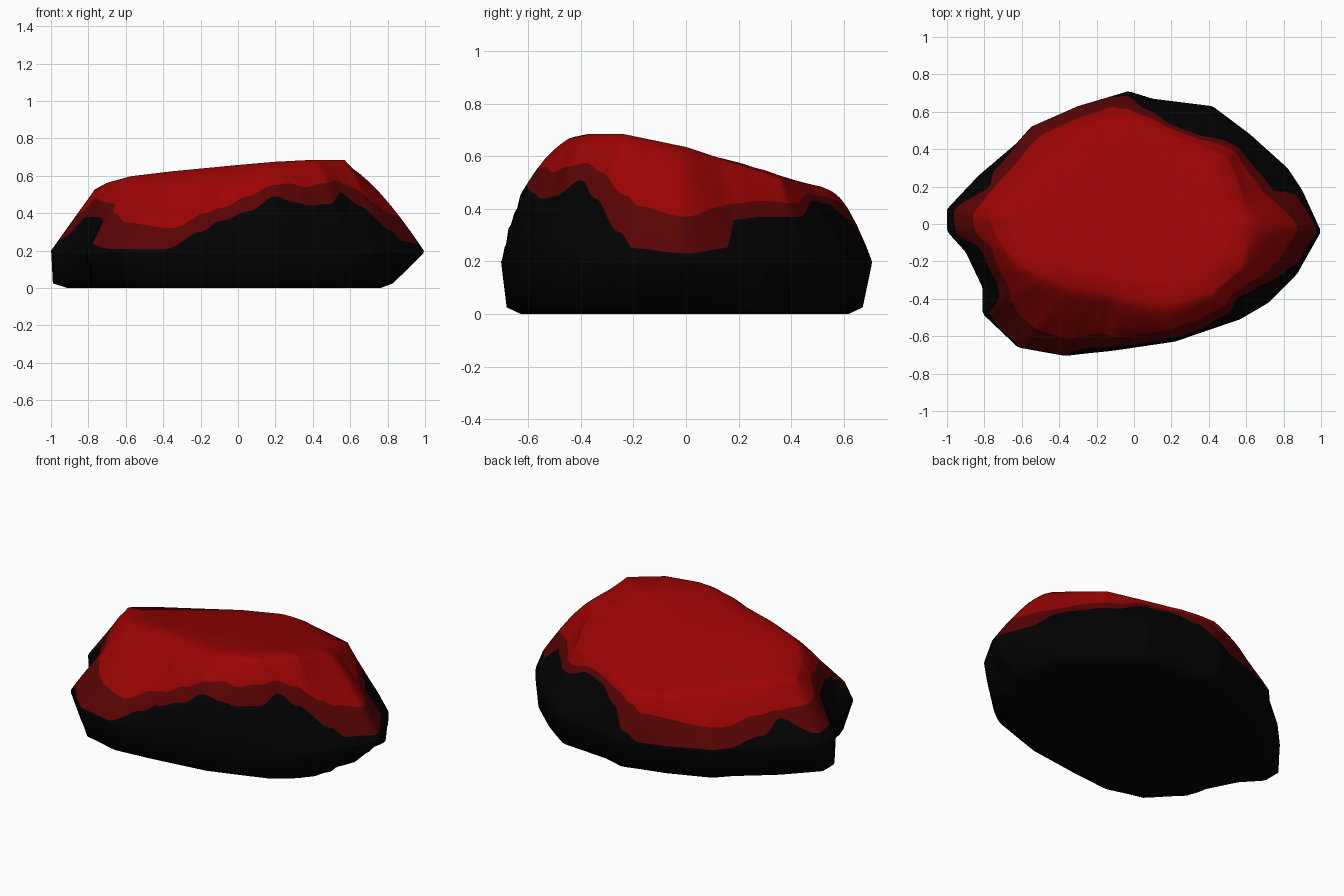
import bpy, bmesh, math

if "Cube" in bpy.data.objects:
    bpy.data.objects.remove(bpy.data.objects["Cube"])

# Outlines seen from above, counter-clockwise
OUTER = [(1, -.04), (.9, .18), (.82, .3), (.62, .48), (.42, .63), (.1, .67), (-.03, .71),
         (-.3, .63), (-.55, .52), (-.63, .43), (-.83, .26), (-1, .08), (-1, -.04), (-.9, -.15),
         (-.81, -.34), (-.81, -.48), (-.62, -.66), (-.37, -.705), (-.12, -.68), (.22, -.63),
         (.57, -.51), (.72, -.42), (.87, -.27)]
PLATEAU = [(.6, 0), (.56, .18), (.5, .36), (.3, .44), (.1, .51), (-.1, .56), (-.3, .47),
           (-.5, .3), (-.68, .15), (-.77, .03), (-.7, -.12), (-.58, -.23), (-.35, -.33),
           (0, -.4), (.2, -.42), (.4, -.37), (.57, -.24)]
# Angle, lower edge of the bright top, lower edge of the dark band
EDGES = [(0, .37, .23), (10, .41, .25), (14, .42, .36), (25, .43, .37), (40, .42, .37),
         (55, .46, .43), (70, .45, .42), (85, .43, .36), (95, .4, .25), (102, .36, .205),
         (143, .31, .205), (158, .36, .26), (166, .38, .34), (175, .39, .25),
         (183, .4, .26), (190, .48, .38), (200, .46, .38), (209, .45, .36), (212, .4, .23),
         (220, .35, .21), (240, .32, .205), (253, .4, .3), (262, .43, .36), (275, .49, .41),
         (288, .55, .49), (297, .56, .46), (305, .54, .44), (315, .56, .45), (324, .575, .51),
         (332, .54, .44), (343, .45, .31), (347, .41, .25), (360, .37, .23)]
# Angle, roundness of the flank
BULGE = [(0, 1.35), (15, .9), (60, 1), (90, 1.7), (150, 1.2), (180, 1), (200, 1.6), (225, 1.1),
         (250, 1.1), (270, 1.5), (290, 1.8), (310, 1.8), (335, 1.2), (360, 1.35)]
# Angle, height of the shoulder where the flank becomes a wall
SHOULDER = [(0, .2), (243, .2), (253, .26), (262, .33), (275, .39), (288, .46), (300, .42),
            (313, .32), (328, .2), (360, .2)]
# Angle, foot size relative to the widest ring
FOOT = [(0, .83), (10, .89), (20, .98), (40, .98), (90, .95), (180, .99), (203, .98),
        (212, .94), (228, .95), (242, .97), (320, .98), (335, .95), (343, .9), (350, .85),
        (360, .83)]


def ray(poly, a):
    """Distance from the centre to the outline at angle a."""
    c, s = math.cos(a), math.sin(a)
    best = 0
    for (x1, y1), (x2, y2) in zip(poly, poly[1:] + poly[:1]):
        dx, dy = x2 - x1, y2 - y1
        det = c * dy - s * dx
        if abs(det) < 1e-9:
            continue
        r = (x1 * dy - y1 * dx) / det
        u = (x1 * s - y1 * c) / det
        if r > 0 and -1e-6 <= u <= 1 + 1e-6:
            best = max(best, r)
    return best


def lookup(table, deg, col=1):
    for p, q in zip(table, table[1:]):
        if p[0] <= deg <= q[0]:
            f = (deg - p[0]) / (q[0] - p[0])
            f = f * f * (3 - 2 * f)
            return p[col] + (q[col] - p[col]) * f


def top_z(x, y):
    tilt = .59 + .076 * x + .217 * min(-y, .24) + .1 * max(0, -y - .24)
    return tilt - .12 * max(0, x + y - .6)


def column(deg):
    """Points from the plateau down to the base, with fixed counts per colour."""
    a = math.radians(deg)
    c, s = math.cos(a), math.sin(a)
    rp, rw = ray(PLATEAU, a), ray(OUTER, a)
    wz = lookup(SHOULDER, deg)
    rs = rw * (1 - .04 * (wz - .2))
    zp = top_z(rp * c, rp * s)
    zr = min(lookup(EDGES, deg), zp - .02)
    zd = max(min(lookup(EDGES, deg, 2), zr - .02), wz + .004)
    k = lookup(BULGE, deg)
    t_of = lambda z: ((zp - z) / (zp - wz)) ** (1 / k)
    tr, td = t_of(zr), t_of(zd)
    ts = [tr * i / 5 for i in range(6)] + [tr + (td - tr) * i / 2 for i in (1, 2)]
    ts += [td + (1 - td) * i / 3 for i in (1, 2, 3)]
    rz = [(rp * f, top_z(rp * f * c, rp * f * s)) for f in (.4, .75)]
    rz += [(rp + (rs - rp) * t, zp - (zp - wz) * t ** k) for t in ts]
    foot = rw * lookup(FOOT, deg)
    rz += [(rw * .998, .185), (foot, .025), (foot * .92, 0)]
    return [(r * c, r * s, z) for r, z in rz]


# Rock body: rings around a centre, coloured by ring
N = 240
bm = bmesh.new()
cols = [[bm.verts.new(p) for p in column(i * 360 / N)] for i in range(N)]
top = bm.verts.new((0, 0, top_z(0, 0)))
for i in range(N):
    p, q = cols[i], cols[(i + 1) % N]
    bm.faces.new((top, p[0], q[0]))
    for j in range(len(p) - 1):
        f = bm.faces.new((p[j], p[j + 1], q[j + 1], q[j]))
        f.material_index = 0 if j < 7 else 1 if j < 9 else 2
base = bm.faces.new([c[-1] for c in reversed(cols)])
base.material_index = 2
bmesh.ops.recalc_face_normals(bm, faces=bm.faces)
mesh = bpy.data.meshes.new("rock")
bm.to_mesh(mesh)
bm.free()
rock = bpy.data.objects.new("rock", mesh)
bpy.context.collection.objects.link(rock)

# Colours: bright top, dark band, black stone
for name, col in (("red top", (.33, .001, .001, 1)), ("dark red band", (.1, .001, .001, 1)),
                  ("black stone", (.0006, .0006, .0006, 1))):
    m = bpy.data.materials.new(name)
    m.diffuse_color = col
    m.use_nodes = True
    m.node_tree.nodes["Principled BSDF"].inputs["Base Color"].default_value = m.diffuse_color
    mesh.materials.append(m)

bpy.context.view_layer.objects.active = rock
rock.select_set(True)
bpy.ops.object.shade_smooth_by_angle(angle=math.radians(80))
